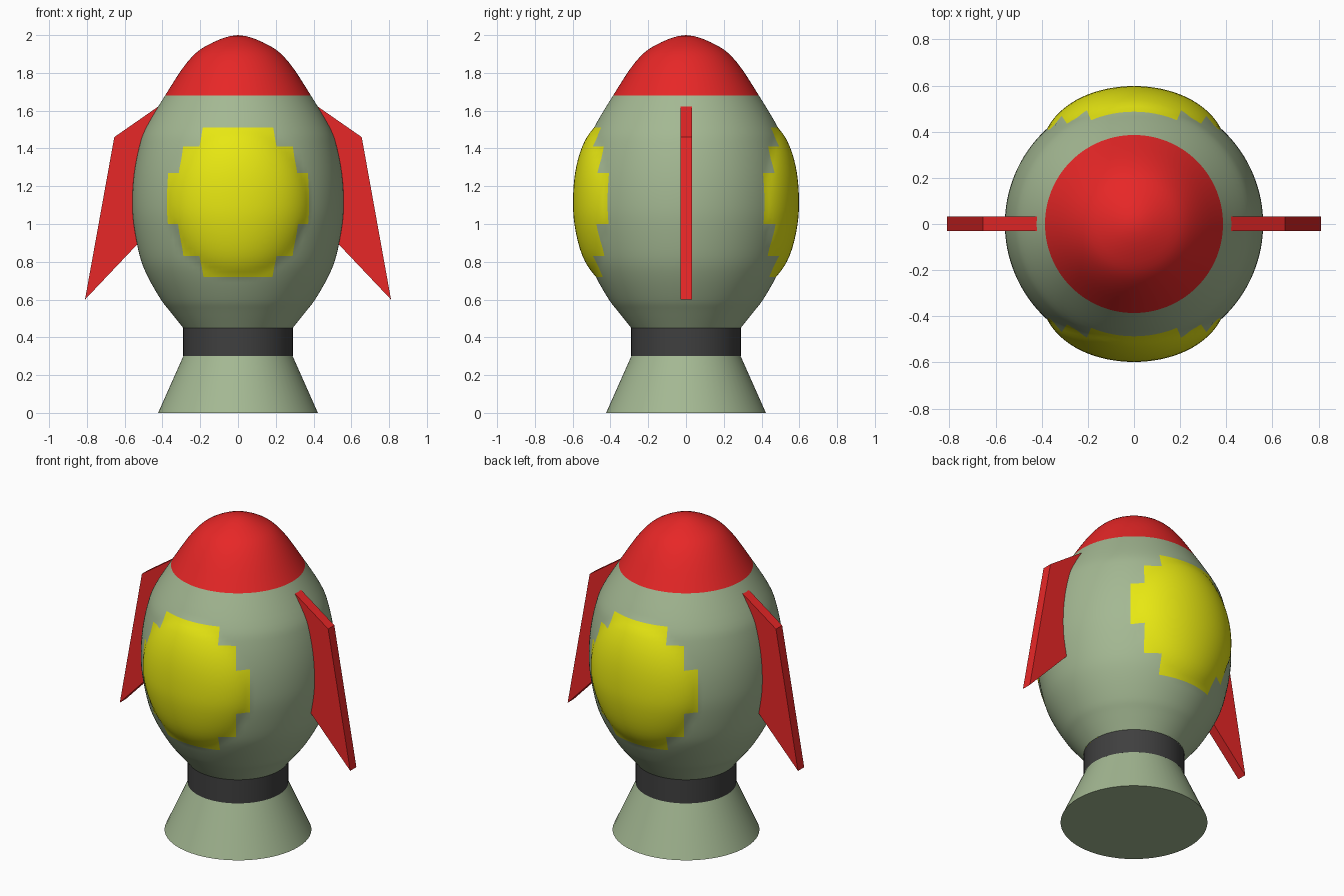
import bpy, bmesh, math
from mathutils import Vector

cube = bpy.data.objects.get("Cube")
if cube:
    bpy.data.objects.remove(cube, do_unlink=True)


def material(name, rgb):
    m = bpy.data.materials.new(name)
    m.use_nodes = True
    m.diffuse_color = (*rgb, 1)
    m.node_tree.nodes["Principled BSDF"].inputs["Base Color"].default_value = (*rgb, 1)
    return m


GREEN = material("sage_green", (0.37, 0.48, 0.29))
RED = material("red", (0.8, 0.02, 0.02))
YELLOW = material("yellow", (0.8, 0.8, 0.006))
BLACK = material("charcoal", (0.05, 0.05, 0.05))


def finish(bm, name, mats, smooth=True):
    bmesh.ops.recalc_face_normals(bm, faces=bm.faces)
    mesh = bpy.data.meshes.new(name)
    bm.to_mesh(mesh)
    bm.free()
    for m in mats:
        mesh.materials.append(m)
    obj = bpy.data.objects.new(name, mesh)
    bpy.context.collection.objects.link(obj)
    if smooth:
        bpy.ops.object.select_all(action="DESELECT")
        bpy.context.view_layer.objects.active = obj
        obj.select_set(True)
        bpy.ops.object.shade_smooth_by_angle(angle=math.radians(40))
    return obj


def lathe(profile, segments):
    """Spin (radius, height) points around z."""
    bm = bmesh.new()
    verts = [bm.verts.new((r, 0, z)) for r, z in profile]
    edges = [bm.edges.new(pair) for pair in zip(verts, verts[1:])]
    bmesh.ops.spin(bm, geom=verts + edges, cent=(0, 0, 0), axis=(0, 0, 1),
                   angle=math.tau, steps=segments, use_duplicate=False)
    bmesh.ops.remove_doubles(bm, verts=bm.verts, dist=0.0005)
    return bm


def smooth_path(points, steps):
    """Catmull-Rom curve through the points, mirrored at the tip."""
    pts = [Vector(p) for p in points]
    pts = [2 * pts[0] - pts[1]] + pts + [Vector((-pts[-2].x, pts[-2].y))]
    out = []
    for a, b, c, d in zip(pts, pts[1:], pts[2:], pts[3:]):
        for i in range(steps):
            t = i / steps
            out.append(0.5 * (2 * b + (c - a) * t + (2 * a - 5 * b + 4 * c - d) * t ** 2
                              + (3 * b - a - 3 * c + d) * t ** 3))
    return out + [Vector(points[-1])]


# Body: egg-shaped hull with red nose and two stepped, bulging yellow panels
hull = [(0.29, 0.45), (0.362, 0.54), (0.408, 0.6), (0.477, 0.72), (0.52, 0.83),
        (0.553, 1.0), (0.56, 1.13), (0.55, 1.27), (0.523, 1.41), (0.487, 1.51),
        (0.386, 1.68), (0.27, 1.855), (0.165, 1.945), (0, 2.0)]
NOSE_Z = 1.68
PANEL_Z, PANEL_H, PANEL_A = 1.115, 0.395, 42.2
STEPS = [(0.72, 1.51, 22.5), (0.83, 1.41, 33.75), (1.0, 1.27, PANEL_A)]


def side_angle(p):
    return math.degrees(math.atan2(abs(p.x), abs(p.y)))


def in_panel(p):
    return any(lo < p.z < hi and side_angle(p) < a for lo, hi, a in STEPS)


bm = lathe(smooth_path(hull, 4), 128)
for f in bm.faces:
    c = f.calc_center_median()
    f.material_index = 1 if c.z > NOSE_Z else 2 if in_panel(c) else 0
for v in bm.verts:
    if any(f.material_index == 2 for f in v.link_faces):
        t = math.hypot(side_angle(v.co) / PANEL_A, (v.co.z - PANEL_Z) / PANEL_H)
        out = Vector((v.co.x, v.co.y, 0)).normalized()
        v.co += out * 0.038 * max(0, 1 - t ** 4)
finish(bm, "body", [GREEN, RED, YELLOW])

# Collar and flared nozzle
finish(lathe([(0, 0.3), (0.29, 0.3), (0.29, 0.45), (0, 0.45)], 64), "collar", [BLACK])
finish(lathe([(0, 0), (0.423, 0), (0.288, 0.304), (0, 0.304)], 64), "nozzle", [GREEN])

# Side fins, rooted inside the hull
fin_outline = [(0.36, 1.665), (0.655, 1.46), (0.81, 0.6), (0.45, 0.98)]
for side, name in ((1, "left_fin"), (-1, "right_fin")):
    bm = bmesh.new()
    face = bm.faces.new([bm.verts.new((side * x, -0.03, z)) for x, z in fin_outline])
    ext = bmesh.ops.extrude_face_region(bm, geom=[face])["geom"]
    moved = [e for e in ext if isinstance(e, bmesh.types.BMVert)]
    bmesh.ops.translate(bm, verts=moved, vec=(0, 0.062, 0))
    finish(bm, name, [RED], smooth=False)
